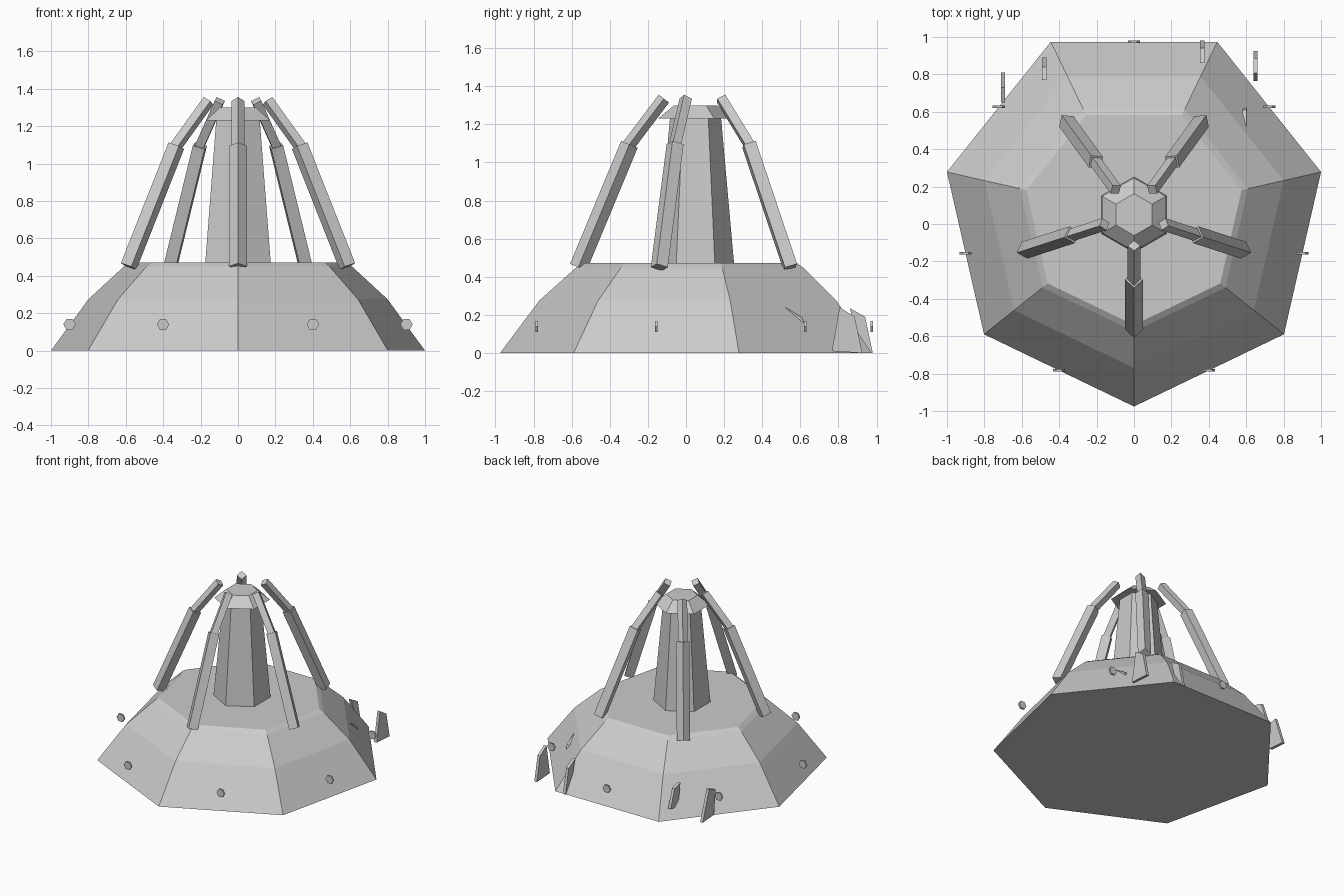
import bpy, bmesh, math
from mathutils import Vector

if "Cube" in bpy.data.objects:
    bpy.data.objects.remove(bpy.data.objects["Cube"])

CY = 0.05  # y of the shared vertical axis


def make_object(name, verts, faces):
    mesh = bpy.data.meshes.new(name)
    mesh.from_pydata(verts, [], faces)
    bm = bmesh.new()
    bm.from_mesh(mesh)
    bmesh.ops.recalc_face_normals(bm, faces=bm.faces)
    bm.to_mesh(mesh)
    bm.free()
    obj = bpy.data.objects.new(name, mesh)
    bpy.context.collection.objects.link(obj)
    return obj


def loft(name, rings):
    """Skin equal-length rings of points and cap both ends."""
    n = len(rings[0])
    verts = [p for ring in rings for p in ring]
    faces = [(k * n + i, k * n + (i + 1) % n, (k + 1) * n + (i + 1) % n, (k + 1) * n + i)
             for k in range(len(rings) - 1) for i in range(n)]
    faces += [tuple(range(n)), tuple(range(len(verts) - n, len(verts)))]
    return make_object(name, verts, faces)


def tower(name, sides, profile):
    """Upright polygon stack with a corner facing the front."""
    angles = [-math.pi / 2 + 2 * math.pi * i / sides for i in range(sides)]
    return loft(name, [[(r * math.cos(a), CY + r * math.sin(a), z) for a in angles]
                       for r, z in profile])


def bar(name, start, end, radius, side):
    """Square bar turned on its edge between two points."""
    up = (end - start).normalized().cross(side).normalized()
    offsets = [up * radius, side * radius, -up * radius, -side * radius]
    return loft(name, [[p + o for o in offsets] for p in (start, end)])


def shard(name, x, outline, thick=0.022):
    """Thin upright plate from a (y, z) outline."""
    return loft(name, [[(x + s * thick / 2, y, z) for y, z in outline] for s in (-1, 1)])


# seven-sided base with a bevelled rim
tower("base", 7, [(1.0257, 0), (0.82, 0.275), (0.625, 0.45), (0.59, 0.472)])

# six-sided column and its cap
tower("column", 6, [(0.203, 0.46), (0.134, 1.235)])
tower("column_cap", 6, [(0.197, 1.23), (0.112, 1.30)])

# five bent legs around the column
for i in range(5):
    a = -math.pi / 2 + 2 * math.pi * i / 5
    out = Vector((math.cos(a), math.sin(a), 0))
    side = Vector((-math.sin(a), math.cos(a), 0))

    def at(r, z):
        return Vector((0, CY, z)) + out * r

    bar(f"lower_leg_{i + 1}", at(0.615, 0.45), at(0.347, 1.095), 0.047, side)
    bar(f"upper_leg_{i + 1}", at(0.355, 1.085), at(0.166, 1.335), 0.034, side)

# hexagonal studs at the middle of each base edge, all facing front
for i in range(7):
    a = -math.pi / 2 + 2 * math.pi * (i + 0.5) / 7
    cx, cy = 0.924 * math.cos(a), CY + 0.924 * math.sin(a)
    loft(f"stud_{i + 1}", [[(cx + 0.033 * math.cos(math.pi * k / 3), cy + s * 0.007,
                             0.14 + 0.033 * math.sin(math.pi * k / 3)) for k in range(6)]
                           for s in (-1, 1)])

# loose rock shards around the back
shard("shard_1", 0.65, [(0.765, 0.01), (0.806, 0.24), (0.885, 0.19), (0.925, 0)])
shard("shard_2", 0.365, [(0.92, 0), (0.86, 0.235), (0.94, 0.19), (0.98, 0)])
shard("shard_3", -0.48, [(0.80, 0.06), (0.77, 0.24), (0.84, 0.22), (0.89, 0.08)])
shard("shard_4", -0.70, [(0.67, 0.01), (0.65, 0.20), (0.73, 0.23), (0.81, 0)])
shard("shard_5", 0.59, [(0.52, 0.24), (0.53, 0.235), (0.61, 0.185), (0.62, 0.155)])
